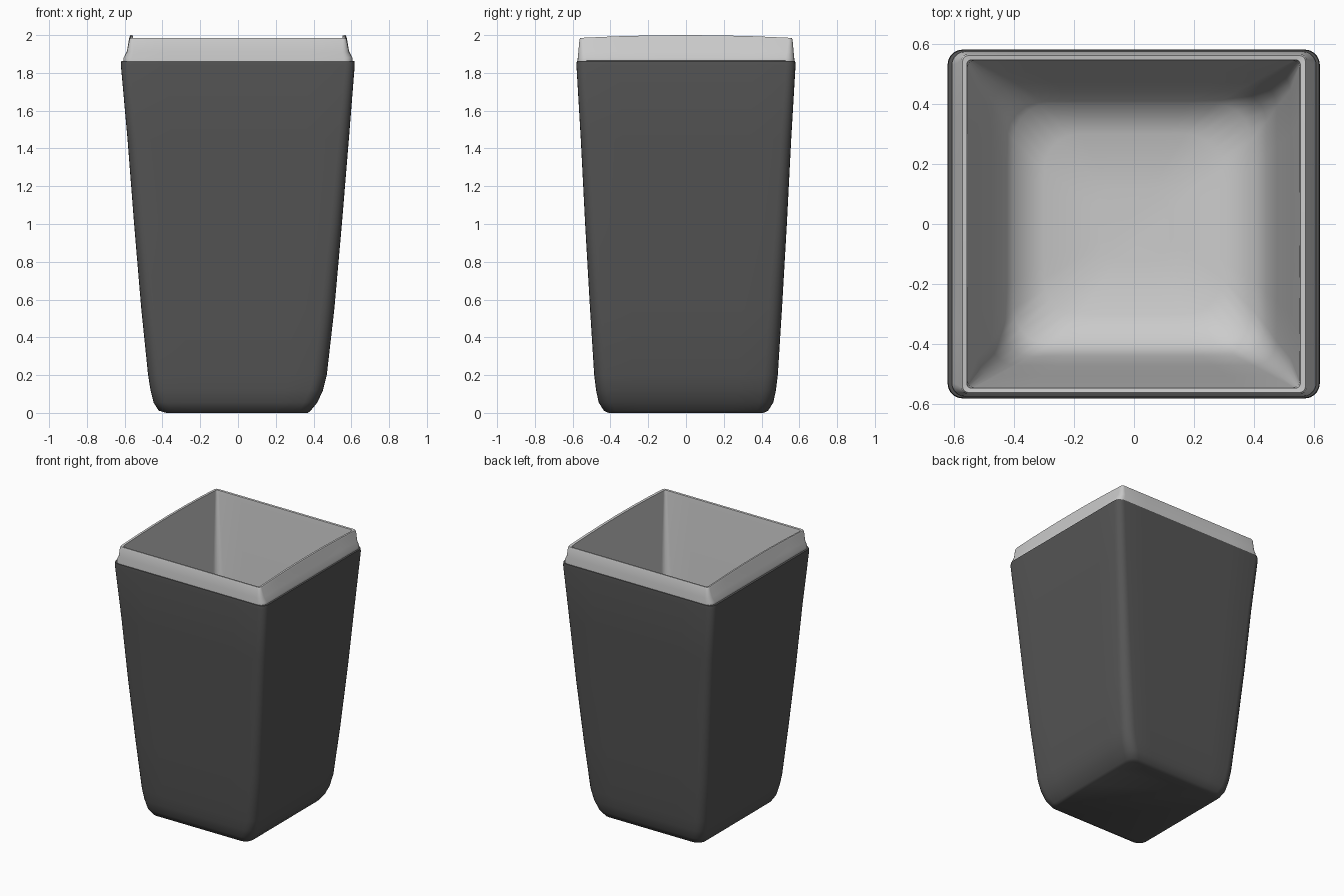
import bpy, bmesh, math

if "Cube" in bpy.data.objects:
    bpy.data.objects.remove(bpy.data.objects["Cube"])

SIDE, ARC = 6, 5


def ring(left, right, hy, z, r, bow=0.0):
    """Rounded rectangle; bow lifts the middle of the left and right sides."""
    corners = [(right - r, -hy + r, -90), (right - r, hy - r, 0),
               (left + r, hy - r, 90), (left + r, -hy + r, 180)]
    arcs = [[(cx + r * math.cos(math.radians(a + 90 * i / ARC)),
              cy + r * math.sin(math.radians(a + 90 * i / ARC)))
             for i in range(ARC + 1)] for cx, cy, a in corners]
    pts = []
    for k, arc in enumerate(arcs):
        pts += arc
        p, q = arc[-1], arcs[(k + 1) % 4][0]
        pts += [(p[0] + (q[0] - p[0]) * i / SIDE, p[1] + (q[1] - p[1]) * i / SIDE)
                for i in range(1, SIDE)]
    return [(x, y, z + bow * (1 - (y / hy) ** 2) * min(1, abs(x) / right))
            for x, y in pts]


def loft(name, rings, cap_start=False, cap_end=False, angle=40):
    bm = bmesh.new()
    loops = [[bm.verts.new(p) for p in ring(*r)] for r in rings]
    n = len(loops[0])
    for a, b in zip(loops, loops[1:]):
        for i in range(n):
            j = (i + 1) % n
            bm.faces.new((a[i], a[j], b[j], b[i]))
    if cap_start:
        bm.faces.new(loops[0][::-1])
    if cap_end:
        bm.faces.new(loops[-1])
    mesh = bpy.data.meshes.new(name)
    bm.to_mesh(mesh)
    bm.free()
    obj = bpy.data.objects.new(name, mesh)
    bpy.context.collection.objects.link(obj)
    bpy.ops.object.select_all(action='DESELECT')
    obj.select_set(True)
    bpy.context.view_layer.objects.active = obj
    bpy.ops.object.shade_smooth_by_angle(angle=math.radians(angle))
    return obj


# Dark tapered outer body, closed at the base
body = loft("outer_body", [
    (-0.38, 0.37, 0.41, 0.0, 0.06),
    (-0.42, 0.385, 0.435, 0.012, 0.06),
    (-0.447, 0.42, 0.462, 0.055, 0.07),
    (-0.463, 0.45, 0.476, 0.12, 0.07),
    (-0.476, 0.47, 0.486, 0.20, 0.07),
    (-0.512, 0.51, 0.508, 0.55, 0.07),
    (-0.55, 0.55, 0.534, 1.0, 0.06),
    (-0.585, 0.587, 0.557, 1.45, 0.055),
    (-0.62, 0.618, 0.58, 1.84, 0.05),
    (-0.618, 0.616, 0.578, 1.862, 0.05),
    (-0.59, 0.59, 0.56, 1.868, 0.04),
], cap_start=True)
dark = bpy.data.materials.new("dark_grey")
dark.diffuse_color = (0.09, 0.09, 0.09, 1)
dark.use_nodes = True
dark.node_tree.nodes["Principled BSDF"].inputs["Base Color"].default_value = dark.diffuse_color
body.data.materials.append(dark)

# Pale rim that folds over the lip and runs down inside as the liner
loft("rim_and_liner", [
    (-0.606, 0.606, 0.574, 1.862, 0.045),
    (-0.606, 0.606, 0.573, 1.88, 0.045),
    (-0.588, 0.588, 0.57, 1.91, 0.035, 0.005),
    (-0.575, 0.575, 0.564, 1.975, 0.02, 0.015),
    (-0.57, 0.57, 0.56, 1.985, 0.02, 0.015),
    (-0.556, 0.553, 0.546, 1.983, 0.015, 0.015),
    (-0.553, 0.55, 0.543, 1.95, 0.02, 0.005),
    (-0.52, 0.52, 0.505, 1.2, 0.06),
    (-0.475, 0.475, 0.47, 0.5, 0.08),
    (-0.445, 0.44, 0.44, 0.2, 0.1),
    (-0.40, 0.39, 0.40, 0.1, 0.12),
    (-0.30, 0.29, 0.30, 0.06, 0.12),
    (-0.12, 0.12, 0.12, 0.045, 0.06),
], cap_end=True, angle=50)
